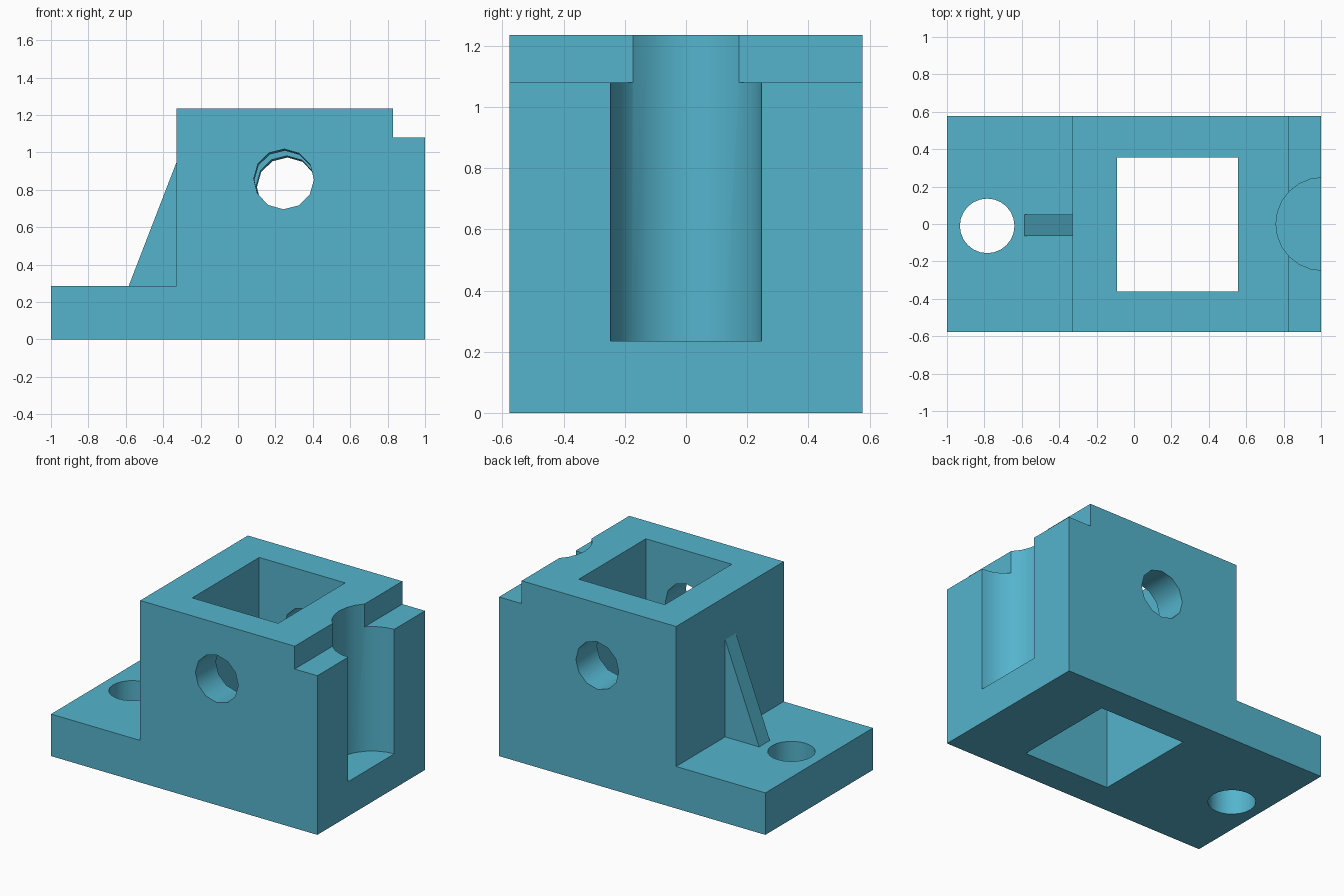
import bpy, bmesh, math
from mathutils import Vector, Matrix

cube = bpy.data.objects.get("Cube")
if cube:
    bpy.data.objects.remove(cube, do_unlink=True)

# Single flat colour
teal = bpy.data.materials.new("teal_blue")
teal.use_nodes = True
colour = (0.089, 0.456, 0.610, 1.0)
teal.diffuse_color = colour
teal.node_tree.nodes["Principled BSDF"].inputs["Base Color"].default_value = colour


def finish(name, bm):
    bmesh.ops.recalc_face_normals(bm, faces=bm.faces[:])
    mesh = bpy.data.meshes.new(name)
    bm.to_mesh(mesh)
    bm.free()
    mesh.materials.append(teal)
    obj = bpy.data.objects.new(name, mesh)
    bpy.context.collection.objects.link(obj)
    return obj


def extrude_profile(name, points, y0, y1):
    """Extrude an x-z outline along y."""
    bm = bmesh.new()
    face = bm.faces.new([bm.verts.new((x, y0, z)) for x, z in points])
    out = bmesh.ops.extrude_face_region(bm, geom=[face])
    verts = [g for g in out["geom"] if isinstance(g, bmesh.types.BMVert)]
    bmesh.ops.translate(bm, verts=verts, vec=(0, y1 - y0, 0))
    return finish(name, bm)


def cylinder(name, start, end, radius, sides):
    """Cylinder between two points."""
    start, end = Vector(start), Vector(end)
    axis = end - start
    turn = Vector((0, 0, 1)).rotation_difference(axis.normalized()).to_matrix().to_4x4()
    bm = bmesh.new()
    bmesh.ops.create_cone(bm, cap_ends=True, segments=sides, radius1=radius,
                          radius2=radius, depth=axis.length,
                          matrix=Matrix.Translation((start + end) / 2) @ turn)
    return finish(name, bm)


def cut(target, cutter):
    """Subtract the cutter, then discard it."""
    cutter.hide_render = True
    bpy.context.view_layer.objects.active = target
    mod = target.modifiers.new("cut", 'BOOLEAN')
    mod.operation = 'DIFFERENCE'
    mod.solver = 'EXACT'
    mod.object = cutter
    bpy.ops.object.modifier_apply(modifier=mod.name)
    bpy.data.objects.remove(cutter, do_unlink=True)


# Body with mounting flange and stepped end
outline = [(-1, 0), (1, 0), (1, 1.08), (0.83, 1.08), (0.83, 1.235),
           (-0.33, 1.235), (-0.33, 0.285), (-1, 0.285)]
body = extrude_profile("bracket_body", outline, -0.577, 0.577)

# Square shaft through the full height
shaft = [(-0.09, -0.2), (0.555, -0.2), (0.555, 1.5), (-0.09, 1.5)]
cut(body, extrude_profile("shaft_cutter", shaft, -0.362, 0.356))

# Slightly slanted cross hole, flange bolt hole and round end channel
cut(body, cylinder("cross_hole_cutter", (0.2435, -0.677, 0.861),
                   (0.2635, 0.677, 0.808), 0.161, 12))
cut(body, cylinder("bolt_hole_cutter", (-0.785, -0.01, -0.2),
                   (-0.785, -0.01, 0.6), 0.146, 24))
cut(body, cylinder("channel_cutter", (1.007, 0, 0.235),
                   (1.007, 0, 1.5), 0.248, 24))

# Smooth the round walls, keep hard edges
bpy.ops.object.select_all(action='DESELECT')
body.select_set(True)
bpy.context.view_layer.objects.active = body
bpy.ops.object.shade_smooth_by_angle(angle=math.radians(35))

# Triangular rib bracing the flange against the body
extrude_profile("support_rib", [(-0.585, 0.285), (-0.33, 0.285), (-0.33, 0.945)],
                -0.064, 0.051)
